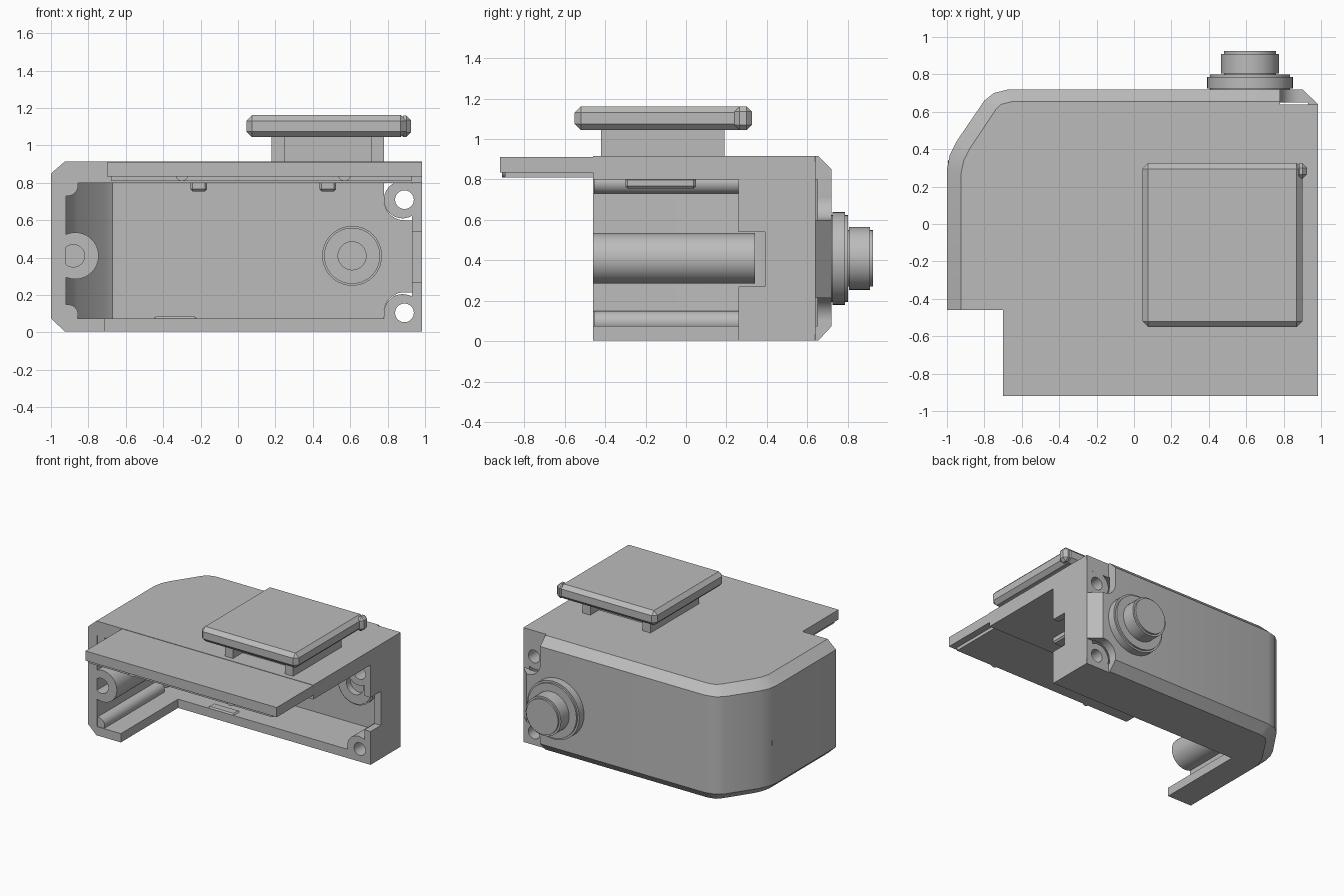
import bpy, bmesh, math
from mathutils import Matrix, Vector

if "Cube" in bpy.data.objects:
    bpy.data.objects.remove(bpy.data.objects["Cube"])

grey = bpy.data.materials.new("matte grey")
grey.use_nodes = True
grey.diffuse_color = (0.5, 0.5, 0.5, 1)
grey.node_tree.nodes["Principled BSDF"].inputs["Base Color"].default_value = (0.5, 0.5, 0.5, 1)


def finish(bm, name):
    bmesh.ops.recalc_face_normals(bm, faces=bm.faces)
    me = bpy.data.meshes.new(name)
    bm.to_mesh(me)
    bm.free()
    ob = bpy.data.objects.new(name, me)
    me.materials.append(grey)
    bpy.context.collection.objects.link(ob)
    return ob


def box(name, x, y, z, bevel=0):
    bm = bmesh.new()
    size = Vector((x[1] - x[0], y[1] - y[0], z[1] - z[0]))
    mid = Vector((x[0] + x[1], y[0] + y[1], z[0] + z[1])) / 2
    bmesh.ops.create_cube(bm, size=1, matrix=Matrix.Translation(mid) @ Matrix.Diagonal(size.to_4d()))
    if bevel:
        bmesh.ops.bevel(bm, geom=bm.edges[:], offset=bevel, segments=1, affect='EDGES')
    return finish(bm, name)


def rod(name, x, z, r, y0, y1, bevel=0):
    """Cylinder lying along y."""
    bm = bmesh.new()
    place = Matrix.Translation((x, (y0 + y1) / 2, z)) @ Matrix.Rotation(math.pi / 2, 4, 'X')
    bmesh.ops.create_cone(bm, cap_ends=True, segments=40, radius1=r, radius2=r, depth=y1 - y0, matrix=place)
    if bevel:
        rim = [e for e in bm.edges if abs(e.verts[0].co.y - e.verts[1].co.y) < 1e-5]
        bmesh.ops.bevel(bm, geom=rim, offset=bevel, segments=2, affect='EDGES')
    return finish(bm, name)


def loft(name, rings):
    """Stack of equal outlines, each given as (points, z)."""
    bm = bmesh.new()
    loops = [[bm.verts.new((x, y, z)) for x, y in pts] for pts, z in rings]
    for a, b in zip(loops, loops[1:]):
        for i in range(len(a)):
            j = (i + 1) % len(a)
            bm.faces.new((a[i], a[j], b[j], b[i]))
    bm.faces.new(loops[0])
    bm.faces.new(loops[-1])
    return finish(bm, name)


def boolean(target, tool, op='DIFFERENCE'):
    mod = target.modifiers.new(op, 'BOOLEAN')
    mod.operation, mod.solver, mod.object = op, 'EXACT', tool
    bpy.context.view_layer.objects.active = target
    bpy.ops.object.modifier_apply(modifier=mod.name)
    bpy.data.objects.remove(tool)


# Housing shell with chamfered back and left edges
outer = [(.985, -.46), (-1, -.46), (-1, .29), (-.985, .37), (-.95, .44), (-.8, .66),
         (-.75, .7), (-.67, .72), (.9, .72), (.985, .64)]
inner = [(.985, -.46), (-.925, -.46), (-.925, .27), (-.91, .34), (-.88, .4), (-.74, .61),
         (-.71, .64), (-.65, .655), (.9, .655), (.985, .638)]
housing = loft("housing", [(inner, .005), (outer, .075), (outer, .85), (inner, .915)])

# Hollow inside, open to the front
hollow = [(.93, -.7), (-.92, -.7), (-.92, .29), (-.905, .36), (-.86, .42), (-.71, .62),
          (-.67, .65), (.93, .65)]
boolean(housing, loft("cavity", [(hollow, .075), (hollow, .8)]))
boolean(housing, box("front_opening", (-.71, 1.2), (-1, .26), (-.2, .8)))
boolean(housing, box("side_notch", (.9, 1.2), (.2, .39), (.27, .54)))

# Screw corners on the +x end, recessed at the back and drilled through
for z, edge in ((.105, -.2), (.71, 1.1)):
    boolean(housing, rod("corner_boss", .88, z, .1, .26, .66), 'UNION')
    boolean(housing, rod("corner_recess", .89, z, .11, .64, .8))
    boolean(housing, box("recess_side", (.89, 1.2), (.64, .8), (z - .11, z + .11)))
    boolean(housing, box("recess_end", (.78, 1.2), (.64, .8), tuple(sorted((z, edge)))))
    boolean(housing, rod("screw_hole", .89, z, .05, .1, .9))

# Long screw boss and corner rods in the left arm
boss = rod("arm_boss", -.87, .41, .125, -.46, .34)
boolean(boss, rod("boss_hole", -.88, .41, .06, -.7, .1))
for i, z in enumerate((.095, .785)):
    rod(f"arm_corner_rod_{i + 1}", -.91, z, .055, -.455, .3)

# Overhanging top plate with a shallow step and ribs below
box("top_plate", (-.7, .985), (-.92, -.44), (.835, .912))
box("plate_step", (-.68, .93), (-.895, -.44), (.81, .84))
for i, x in enumerate((-.3, .57)):
    rod(f"plate_rib_{i + 1}", x, .845, .035, -.91, -.2)
for i, x in enumerate((-.21, .48)):
    box(f"roof_tab_{i + 1}", (x - .045, x + .045), (-.3, .05), (.755, .81), .012)

# Floor bump
bump = [(-.46, .07), (-.4, .06), (-.32, .055), (-.24, .06), (-.18, .07)]
box("floor_lip", (-.45, -.22), (.262, .34), (.06, .085), .01)

# Shaft at the back and its ring inside
rod("shaft_flange", .62, .41, .23, .71, .8, .015)
rod("shaft_hub", .62, .41, .155, .79, .925, .015)
ring = rod("inner_ring", .61, .41, .16, .6, .67, .01)
boolean(ring, rod("ring_hole", .61, .41, .075, .5, .66))

# Square push pad on its stem
box("push_pad", (.045, .9), (-.55, .325), (1.045, 1.162), .03)
box("pad_corner_tab", (.86, .925), (.24, .325), (1.045, 1.16), .025)
for i, x in enumerate((.18, .71)):
    box(f"pad_leg_{i + 1}", (x, x + .07), (-.42, .19), (.9, 1.06))
box("pad_stem", (.24, .72), (-.3, .08), (.9, 1.06))

# Smooth the round parts and keep edges sharp
bpy.ops.object.select_all(action='DESELECT')
for ob in bpy.context.collection.objects:
    if ob.type == 'MESH' and grey.name in ob.data.materials:
        ob.select_set(True)
        bpy.context.view_layer.objects.active = ob
bpy.ops.object.shade_smooth_by_angle(angle=math.radians(25))
